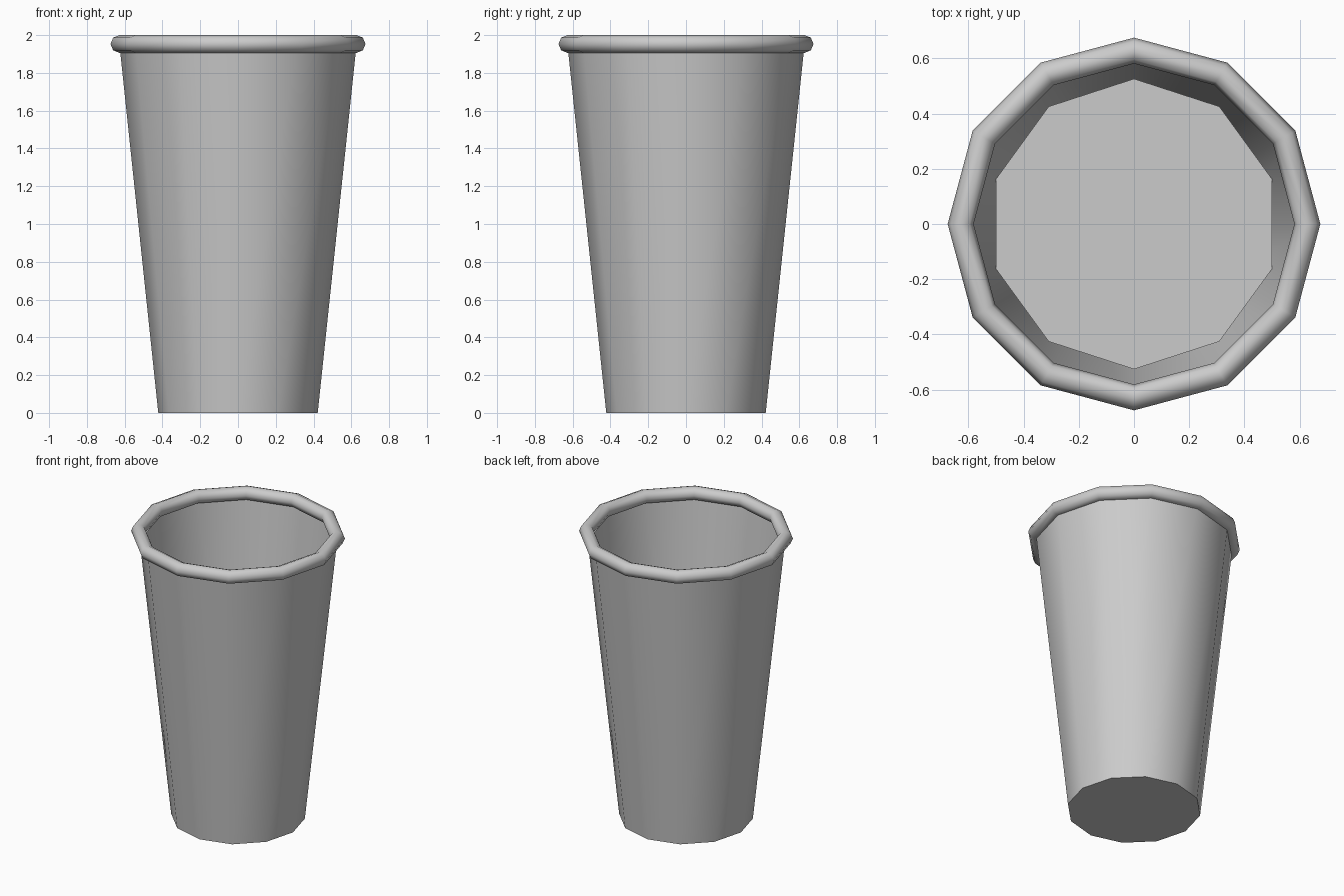
import bpy, bmesh, math

if "Cube" in bpy.data.objects:
    bpy.data.objects.remove(bpy.data.objects["Cube"])

SIDES = 12


def finish(obj, angle=40):
    bpy.ops.object.select_all(action='DESELECT')
    obj.select_set(True)
    bpy.context.view_layer.objects.active = obj
    bpy.ops.object.shade_smooth_by_angle(angle=math.radians(angle))


def ring(bm, sides, radius, z, start=0.0):
    return [bm.verts.new((radius * math.cos(start + 2 * math.pi * i / sides),
                          radius * math.sin(start + 2 * math.pi * i / sides), z))
            for i in range(sides)]


def to_object(bm, name):
    mesh = bpy.data.meshes.new(name)
    bm.to_mesh(mesh)
    bm.free()
    obj = bpy.data.objects.new(name, mesh)
    bpy.context.collection.objects.link(obj)
    return obj


# Tapered cup wall with closed base and open top
bm = bmesh.new()
low = ring(bm, SIDES, 0.422, 0.0)
high = ring(bm, SIDES, 0.628, 1.953)
for i in range(SIDES):
    j = (i + 1) % SIDES
    bm.faces.new((low[i], low[j], high[j], high[i]))
bm.faces.new(list(reversed(low)))
finish(to_object(bm, "cup_body"))

# Ten-sided drink surface inside the cup
bm = bmesh.new()
bm.faces.new(ring(bm, 10, 0.526, 1.15, math.pi / 2))
to_object(bm, "drink_surface")

# Rolled rim
bpy.ops.mesh.primitive_torus_add(major_segments=SIDES, minor_segments=8,
                                 major_radius=0.628, minor_radius=0.047,
                                 location=(0, 0, 1.953))
rim = bpy.context.object
rim.name = "rolled_rim"
finish(rim, 60)
